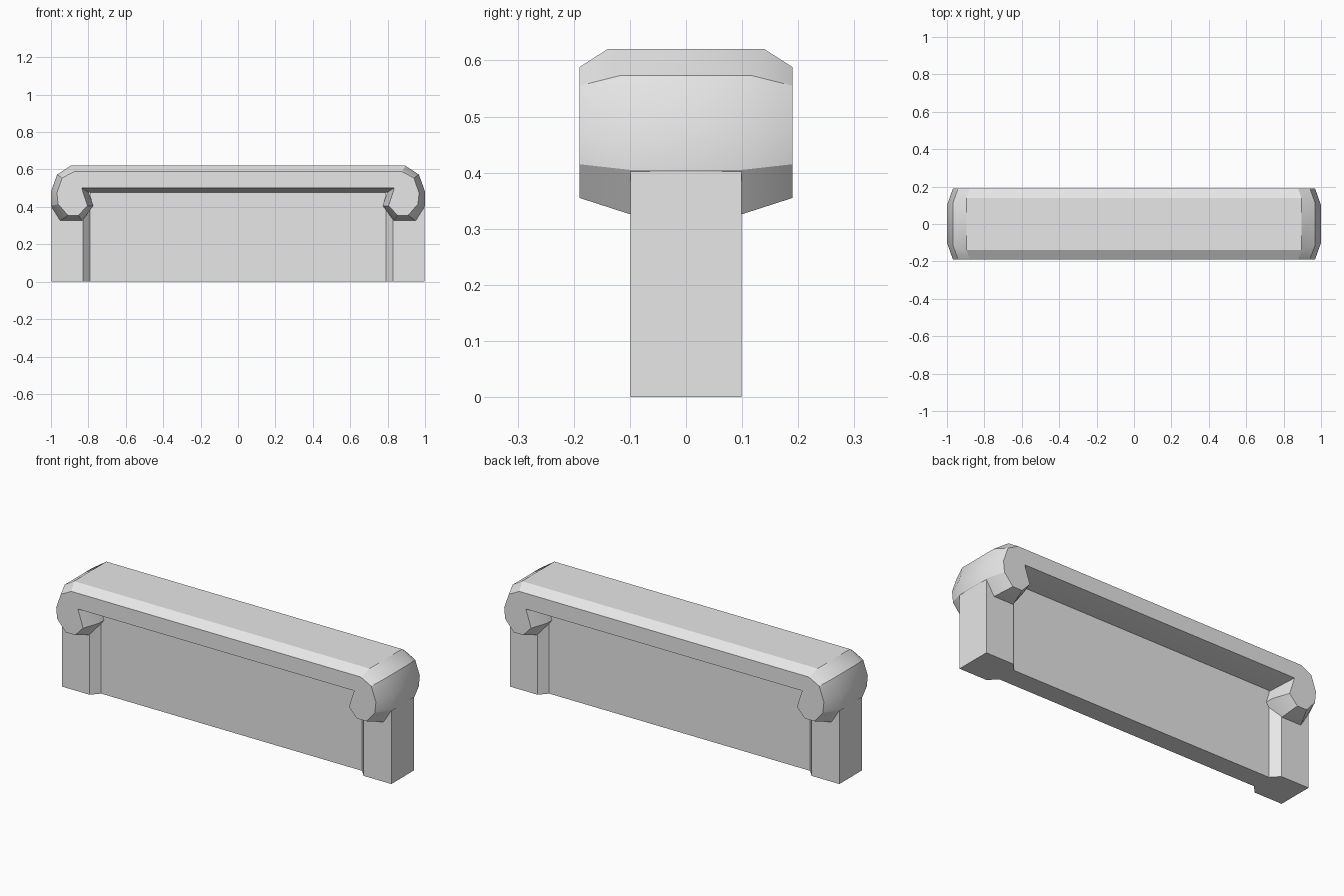
import bpy, bmesh, math

if "Cube" in bpy.data.objects:
    bpy.data.objects.remove(bpy.data.objects["Cube"])

stone = bpy.data.materials.new("grey stone")
stone.diffuse_color = (0.8, 0.8, 0.8, 1)
stone.use_nodes = True
stone.node_tree.nodes["Principled BSDF"].inputs["Base Color"].default_value = stone.diffuse_color


def loft(name, rings, smooth=False):
    """Join equal-length rings of points with quads and close both ends."""
    bm = bmesh.new()
    vs = [[bm.verts.new(p) for p in ring] for ring in rings]
    n = len(vs[0])
    for a, b in zip(vs, vs[1:]):
        for i in range(n):
            j = (i + 1) % n
            bm.faces.new((a[i], a[j], b[j], b[i]))
    bm.faces.new(vs[0])
    bm.faces.new(vs[-1])
    bmesh.ops.recalc_face_normals(bm, faces=bm.faces)
    me = bpy.data.meshes.new(name)
    bm.to_mesh(me)
    bm.free()
    me.materials.append(stone)
    ob = bpy.data.objects.new(name, me)
    bpy.context.collection.objects.link(ob)
    if smooth:
        bpy.ops.object.select_all(action='DESELECT')
        ob.select_set(True)
        bpy.context.view_layer.objects.active = ob
        bpy.ops.object.shade_smooth_by_angle(angle=math.radians(30))
    return ob


def prism(name, outline, z0, z1):
    return loft(name, [[(x, y, z) for x, y in outline] for z in (z0, z1)])


# Thin wall panel
prism("wall_panel", [(-0.79, -0.055), (0.79, -0.055), (0.79, 0.055), (-0.79, 0.055)], 0, 0.5)

# End posts with chamfered inner corners
for side, s in (("left", -1), ("right", 1)):
    outline = [(0.998, -0.099), (0.83, -0.099), (0.79, -0.055),
               (0.79, 0.055), (0.83, 0.099), (0.998, 0.099)]
    prism(side + "_post", [(s * x, y) for x, y in outline], 0, 0.45)

# Coping with scrolled ends: bulging middle outline (x, z, half depth) ...
middle = [(0.895, 0.62, 0.14), (0.967, 0.573, 0.117), (1.0, 0.482, 0.1), (1.0, 0.405, 0.1),
          (0.95, 0.326, 0.1), (0.833, 0.326, 0.1), (0.773, 0.406, 0.1), (0.797, 0.476, 0.055)]
# ... and the smaller outline of its front and back faces
face = [(0.877, 0.588, 0.19), (0.94, 0.555, 0.19), (0.968, 0.475, 0.19), (0.962, 0.415, 0.19),
        (0.91, 0.355, 0.19), (0.853, 0.355, 0.19), (0.805, 0.406, 0.19), (0.836, 0.502, 0.19)]


def ring(half, s):
    full = half + [(-x, z, d) for x, z, d in reversed(half)]
    return [(x, s * d, z) for x, z, d in full]


loft("coping", [ring(face, -1), ring(middle, -1), ring(middle, 1), ring(face, 1)], smooth=True)
